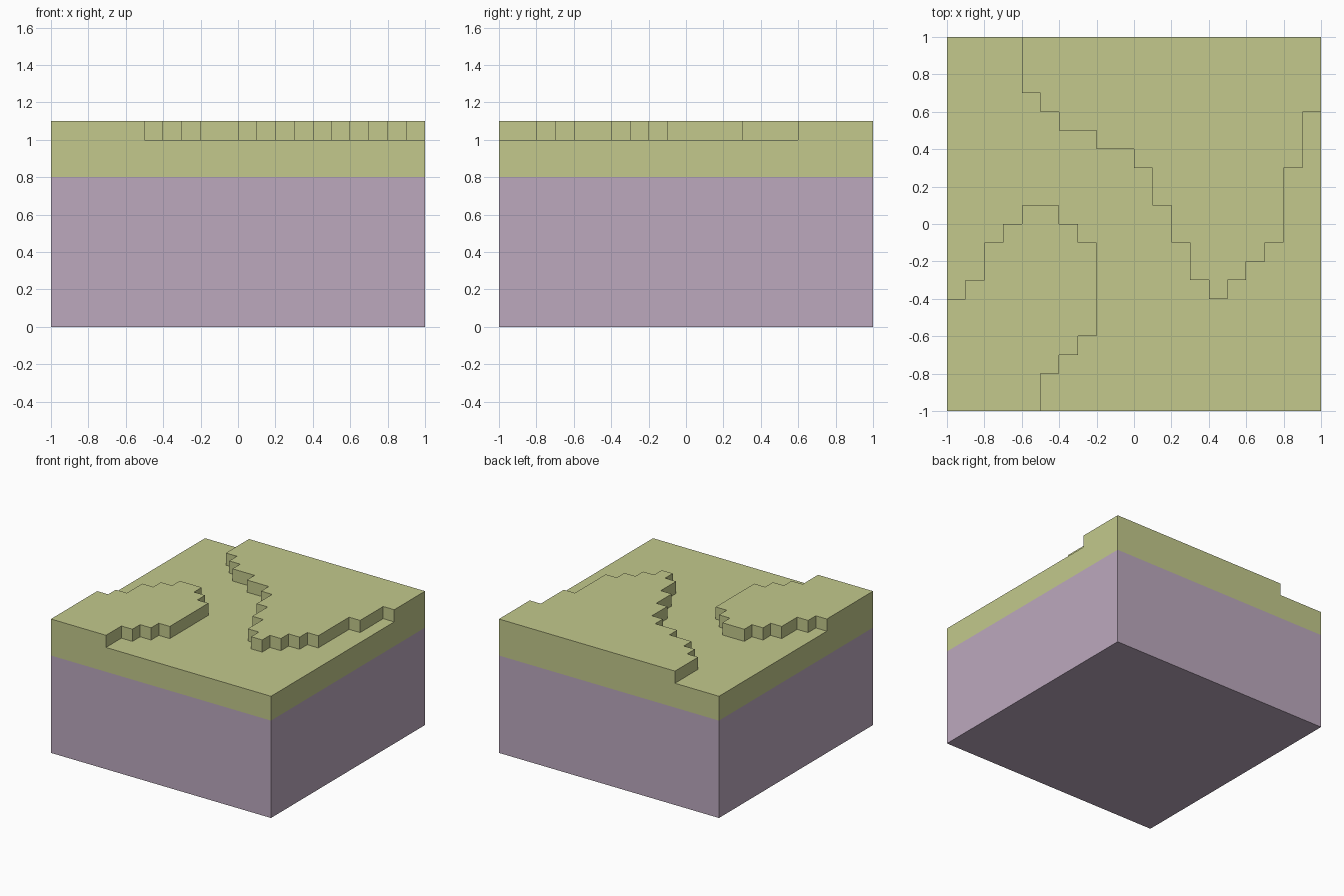
import bpy, bmesh

if "Cube" in bpy.data.objects:
    bpy.data.objects.remove(bpy.data.objects["Cube"])

N, CELL = 20, 0.1                      # terrain cells per side, cell size
ROCK_TOP, GROUND, STEP = 0.8, 1.0, 0.1

# Raised ground per cell column (west to east), in cells from the south edge
BLUFF = [(0, 6), (0, 7), (0, 9), (0, 10), (0, 11), (2, 11), (3, 10), (4, 9)]
PLATEAU = [20] * 4 + [17, 16, 15, 15, 14, 14, 13, 11, 9, 7, 6, 7, 8, 9, 13, 16]


def raised(i, j):
    on_bluff = i < len(BLUFF) and BLUFF[i][0] <= j < BLUFF[i][1]
    return on_bluff or j >= PLATEAU[i]


def material(name, color):
    m = bpy.data.materials.new(name)
    m.diffuse_color = (*color, 1)
    m.use_nodes = True
    m.node_tree.nodes["Principled BSDF"].inputs["Base Color"].default_value = m.diffuse_color
    return m


def add_object(name, bm, mat):
    bmesh.ops.recalc_face_normals(bm, faces=bm.faces[:])
    mesh = bpy.data.meshes.new(name)
    bm.to_mesh(mesh)
    bm.free()
    mesh.materials.append(mat)
    bpy.context.collection.objects.link(bpy.data.objects.new(name, mesh))


def block(z0, z1, open_side):
    """2 x 2 box from z0 to z1, with the hidden top (1) or bottom (-1) left open."""
    bm = bmesh.new()
    bmesh.ops.create_cube(bm, size=2)
    for v in bm.verts:
        v.co.z = z1 if v.co.z > 0 else z0
    bm.normal_update()
    hidden = [f for f in bm.faces if f.normal.z * open_side > 0.5]
    bmesh.ops.delete(bm, geom=hidden, context='FACES_ONLY')
    return bm


# Rock base
rock = material("mauve_rock", (0.503, 0.397, 0.515))
add_object("rock_base", block(0, ROCK_TOP, 1), rock)

# Grass layer: a cell grid with skirt walls, raised cells extruded upwards
grass = material("olive_grass", (0.546, 0.584, 0.262))
bm = bmesh.new()
v = [[bm.verts.new((i * CELL - 1, j * CELL - 1, GROUND)) for j in range(N + 1)]
     for i in range(N + 1)]
cells = {(i, j): bm.faces.new((v[i][j], v[i + 1][j], v[i + 1][j + 1], v[i][j + 1]))
         for i in range(N) for j in range(N)}
rim = [e for e in bm.edges if e.is_boundary]
skirt = bmesh.ops.extrude_edge_only(bm, edges=rim)["geom"]
for g in skirt:
    if isinstance(g, bmesh.types.BMVert):
        g.co.z = ROCK_TOP

high = [f for (i, j), f in cells.items() if raised(i, j)]
top = bmesh.ops.extrude_face_region(bm, geom=high)["geom"]
for g in top:
    if isinstance(g, bmesh.types.BMVert):
        g.co.z = GROUND + STEP
old = [f for f in high if f.is_valid]
if old:
    bmesh.ops.delete(bm, geom=old, context='FACES')

# Merge the flat cells into clean faces
bmesh.ops.recalc_face_normals(bm, faces=bm.faces[:])
bmesh.ops.dissolve_limit(bm, angle_limit=0.02, verts=bm.verts[:], edges=bm.edges[:])
add_object("grass_layer", bm, grass)
